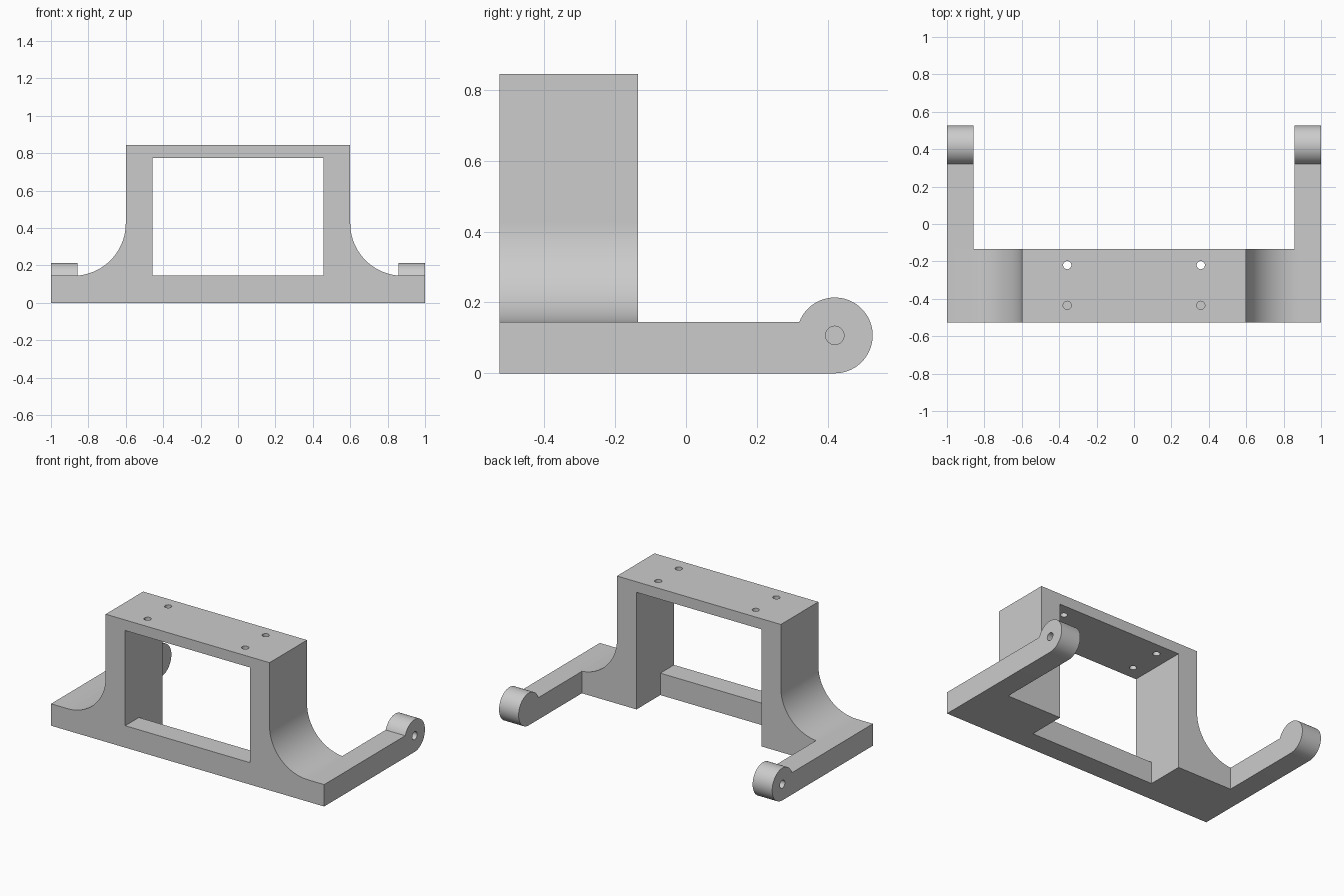
import bpy
import bmesh
from math import sin, cos, pi, asin, radians
from mathutils import Matrix, Vector

cube = bpy.data.objects.get("Cube")
if cube:
    bpy.data.objects.remove(cube, do_unlink=True)

grey = bpy.data.materials.new("light grey")
grey.use_nodes = True
grey.diffuse_color = (0.6, 0.6, 0.6, 1)
grey.node_tree.nodes["Principled BSDF"].inputs["Base Color"].default_value = (0.6, 0.6, 0.6, 1)

# Main dimensions
FRONT, BACK, REAR = -0.527, -0.135, 0.527
BASE, WALL, TOP = 0.145, 0.143, 0.845
TOWER, ROOF = 0.6, 0.775
INNER = TOWER - WALL
FILLET = 0.28
KNUCKLE = 0.107


def arc(cx, cz, r, start, end, steps):
    angles = [start + (end - start) * i / steps for i in range(steps + 1)]
    return [(cx + r * cos(a), cz + r * sin(a)) for a in angles]


def extrude(name, points, place, sweep):
    """Extrude a closed 2D outline, mapped to 3D by place, along sweep."""
    bm = bmesh.new()
    face = bm.faces.new([bm.verts.new(place(*p)) for p in points])
    out = bmesh.ops.extrude_face_region(bm, geom=[face])
    moved = [v for v in out["geom"] if isinstance(v, bmesh.types.BMVert)]
    bmesh.ops.translate(bm, verts=moved, vec=Vector(sweep))
    bmesh.ops.recalc_face_normals(bm, faces=bm.faces)
    mesh = bpy.data.meshes.new(name)
    bm.to_mesh(mesh)
    bm.free()
    mesh.materials.append(grey)
    obj = bpy.data.objects.new(name, mesh)
    bpy.context.collection.objects.link(obj)
    return obj


def activate(obj):
    bpy.ops.object.select_all(action="DESELECT")
    obj.select_set(True)
    bpy.context.view_layer.objects.active = obj


def drill(obj, radius, length, holes, turn):
    """Cut round holes centred at the given points."""
    bm = bmesh.new()
    for hole in holes:
        bmesh.ops.create_cone(bm, cap_ends=True, segments=32, radius1=radius, radius2=radius,
                              depth=length, matrix=Matrix.Translation(hole) @ turn)
    mesh = bpy.data.meshes.new("drill")
    bm.to_mesh(mesh)
    bm.free()
    mesh.materials.append(grey)
    cutter = bpy.data.objects.new("drill", mesh)
    cutter.hide_render = True
    bpy.context.collection.objects.link(cutter)
    cut = obj.modifiers.new("holes", "BOOLEAN")
    cut.operation, cut.solver, cut.object = "DIFFERENCE", "EXACT", cutter
    activate(obj)
    bpy.ops.object.modifier_apply(modifier=cut.name)
    bpy.data.objects.remove(cutter, do_unlink=True)


def smooth(obj):
    activate(obj)
    bpy.ops.object.shade_smooth_by_angle(angle=radians(30))


# Bridge frame: feet, concave flanks, legs and roof in one outline
half = [(INNER, ROOF), (INNER, 0), (1, 0), (1, BASE)]
half += arc(TOWER + FILLET, BASE + FILLET, FILLET, -pi / 2, -pi, 24)
half += [(TOWER, TOP)]
outline = half + [(-x, z) for x, z in reversed(half)]
frame = extrude("bridge_frame", outline, lambda x, z: (x, FRONT, z), (0, BACK - FRONT, 0))

# Four screw holes through the roof
screws = [Vector((x, y, TOP)) for x in (-0.357, 0.357) for y in (-0.435, -0.22)]
drill(frame, 0.022, 0.3, screws, Matrix.Identity(4))
smooth(frame)

# Low bar joining the legs at the front
bar = [(-INNER, 0), (INNER, 0), (INNER, BASE), (-INNER, BASE)]
extrude("front_bar", bar, lambda x, z: (x, FRONT, z), (0, WALL, 0))

# Rear arms with round knuckles and blind pivot holes on the outside
notch = pi - asin((BASE - KNUCKLE) / KNUCKLE)
pivot = REAR - KNUCKLE
arm = [(BACK, 0), (BACK, BASE)] + arc(pivot, KNUCKLE, KNUCKLE, notch, -pi / 2, 48)
for name, side in (("left_arm", 1), ("right_arm", -1)):
    obj = extrude(name, arm, lambda y, z: (side, y, z), (-side * WALL, 0, 0))
    drill(obj, 0.026, 0.2, [Vector((side, pivot, KNUCKLE))], Matrix.Rotation(pi / 2, 4, "Y"))
    smooth(obj)
